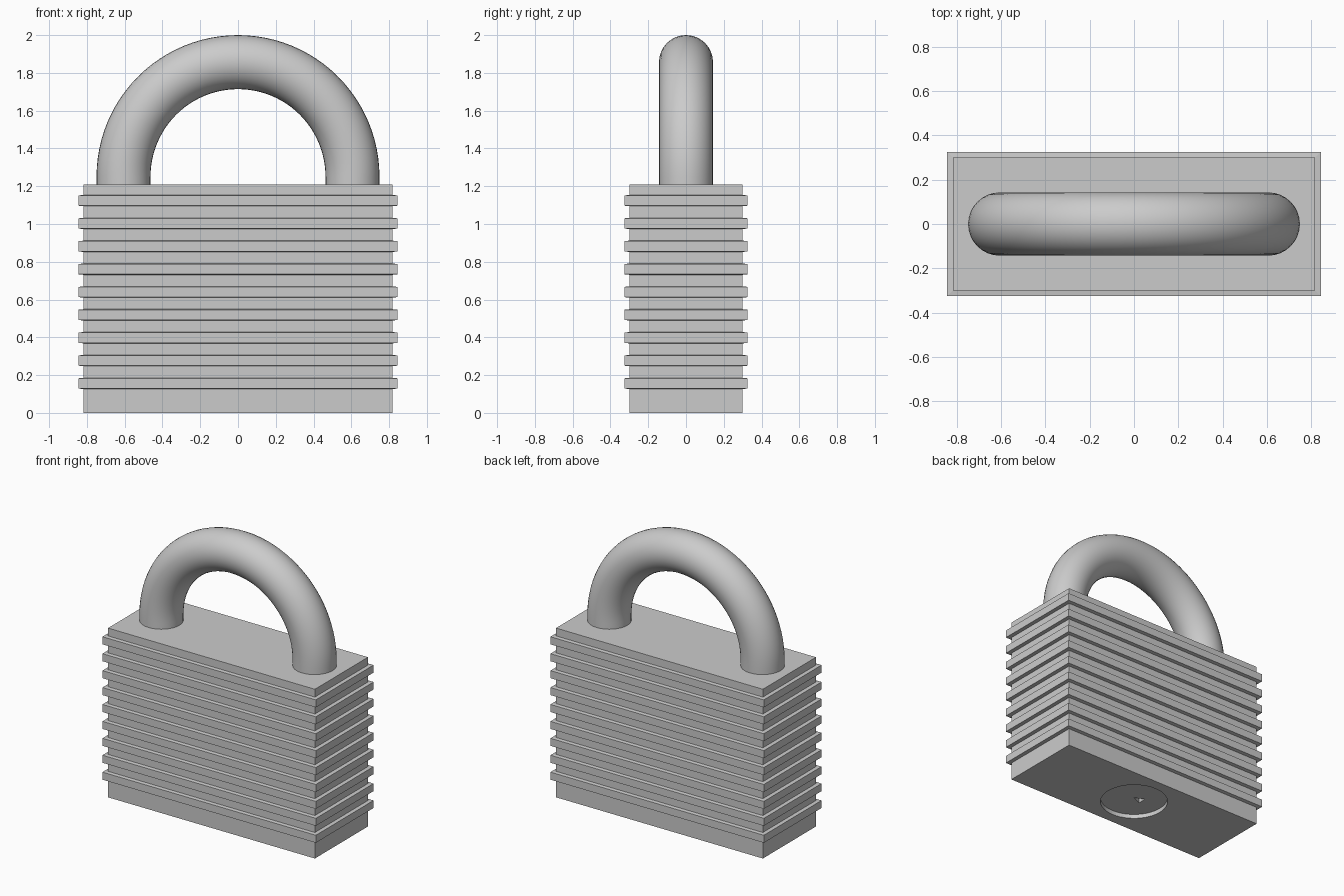
import bpy, bmesh
from math import pi, cos, sin, radians
from mathutils import Vector

if "Cube" in bpy.data.objects:
    bpy.data.objects.remove(bpy.data.objects["Cube"])


def loft(name, rings):
    """Skin a stack of equal-sized rings and cap both ends."""
    bm = bmesh.new()
    loops = [[bm.verts.new(p) for p in ring] for ring in rings]
    for a, b in zip(loops, loops[1:]):
        n = len(a)
        for i in range(n):
            j = (i + 1) % n
            bm.faces.new((a[i], a[j], b[j], b[i]))
    bm.faces.new(loops[0])
    bm.faces.new(loops[-1])
    bmesh.ops.recalc_face_normals(bm, faces=bm.faces)
    mesh = bpy.data.meshes.new(name)
    bm.to_mesh(mesh)
    bm.free()
    obj = bpy.data.objects.new(name, mesh)
    bpy.context.collection.objects.link(obj)
    return obj


def activate(obj):
    bpy.ops.object.select_all(action='DESELECT')
    obj.select_set(True)
    bpy.context.view_layer.objects.active = obj


def cut(obj, cutter):
    activate(obj)
    mod = obj.modifiers.new("cut", 'BOOLEAN')
    mod.operation = 'DIFFERENCE'
    mod.solver = 'EXACT'
    mod.object = cutter
    bpy.ops.object.modifier_apply(modifier=mod.name)
    bpy.data.objects.remove(cutter)


def rect(z, grow=0.0):
    x, y = 0.818 + grow, 0.30 + grow
    return [(-x, -y, z), (x, -y, z), (x, y, z), (-x, y, z)]


# Laminated body: a box with nine protruding plates
H, RIBS, PITCH, HALF, OUT = 1.21, 9, 0.121, 0.03, 0.026
rings = [rect(0)]
for i in range(RIBS):
    z = 0.156 + i * PITCH
    rings += [rect(z - HALF), rect(z - HALF + 0.003, OUT),
              rect(z + HALF - 0.003, OUT), rect(z + HALF)]
rings.append(rect(H))
body = loft("lock_body", rings)

# Round recess and small keyhole in the underside
circle = [(0.224 * cos(2 * pi * i / 48), 0.224 * sin(2 * pi * i / 48)) for i in range(48)]
key = [(0.0, 0.0), (-0.07, 0.03), (-0.07, -0.03)]
for name, outline, depth in (("recess_cutter", circle, 0.03), ("keyhole_cutter", key, 0.07)):
    cut(body, loft(name, [[(x, y, z) for x, y in outline] for z in (-0.05, depth)]))

# Shackle: round bar swept over a half circle with short straight legs
R, r, CZ, STEPS, SIDES = 0.606, 0.143, 1.251, 48, 32
path = [(0.0, H - 0.01 - CZ)] + [(pi * i / STEPS, 0.0) for i in range(STEPS + 1)] + [(pi, H - 0.01 - CZ)]
rings = []
for a, dz in path:
    out = Vector((cos(a), 0, sin(a)))
    rings.append([out * (R + r * cos(t)) + Vector((0, r * sin(t), CZ + dz))
                  for t in (2 * pi * k / SIDES for k in range(SIDES))])
shackle = loft("shackle", rings)
activate(shackle)
bpy.ops.object.shade_smooth_by_angle(angle=radians(40))
